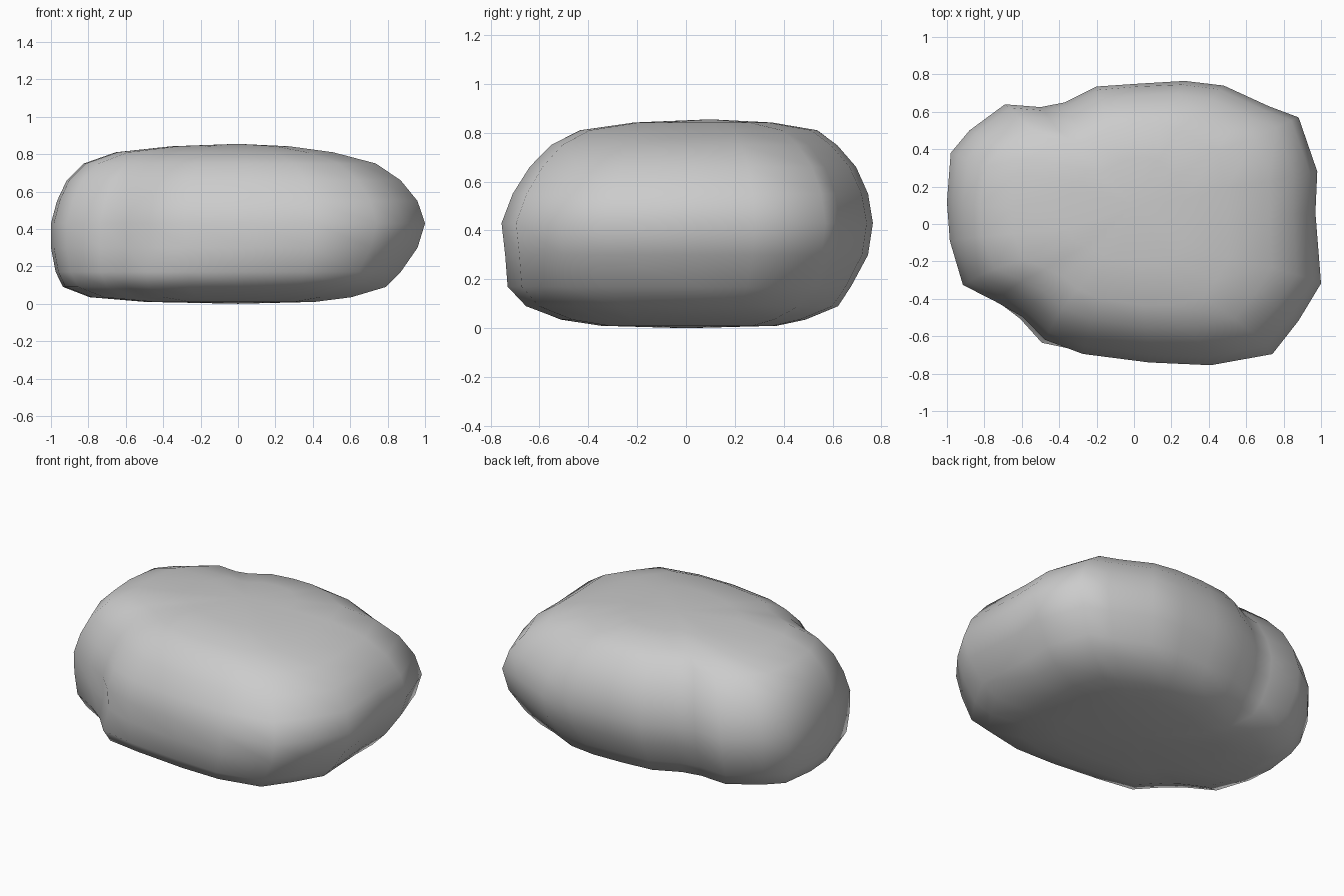
import bpy, bmesh, math

if "Cube" in bpy.data.objects:
    bpy.data.objects.remove(bpy.data.objects["Cube"])

# Widest outline seen from above, counter-clockwise
OUTLINE = [(.98, .28), (.97, .06), (1, -.32), (.88, -.52), (.74, -.70), (.41, -.76),
           (.08, -.745), (-.28, -.715), (-.52, -.68), (-.64, -.54), (-.76, -.43),
           (-.92, -.33), (-.985, -.09), (-1, .12), (-.98, .38), (-.88, .5),
           (-.69, .64), (-.5, .625), (-.37, .65), (-.2, .735), (.02, .75),
           (.27, .765), (.48, .74), (.72, .63), (.88, .57)]

# Height, then reach to left, right, front, back, and corner rounding
RINGS = [(.01, .50, .42, .36, .38, .04),
         (.035, .80, .62, .53, .50, .04),
         (.09, .94, .80, .67, .63, .02),
         (.17, .975, .87, .735, .675, 0),
         (.30, 1, .96, .745, .745, 0),
         (.43, 1, 1, .76, .765, 0),
         (.55, .97, .965, .72, .75, .01),
         (.66, .92, .88, .655, .705, .02),
         (.75, .83, .75, .57, .63, .03),
         (.81, .66, .52, .45, .55, .04),
         (.842, .36, .28, .22, .36, .04)]


def ring_point(p, ring):
    z, left, right, front, back, rounding = ring
    x = p[0] * (right if p[0] > 0 else left)
    y = p[1] / .765 * (back if p[1] > 0 else front)
    a = math.atan2(p[1], p[0])
    k = 1 - rounding * abs(math.sin(2 * a))
    # Hollow above the foot at the front left corner
    near = math.exp(-((a + 2.3) / .3) ** 2)
    k -= .09 * near * min(1, max(0, (z - .12) / .15))
    return x * k, y * k, z


bm = bmesh.new()
loops = [[bm.verts.new(ring_point(p, r)) for p in OUTLINE] for r in RINGS]
n = len(OUTLINE)
for low, high in zip(loops, loops[1:]):
    for i in range(n):
        j = (i + 1) % n
        bm.faces.new((low[i], low[j], high[j], high[i]))
# Close the underside and the crown
for loop, centre in ((loops[0], (0, 0, 0)), (loops[-1], (0, .1, .855))):
    c = bm.verts.new(centre)
    for i in range(n):
        bm.faces.new((loop[i], loop[(i + 1) % n], c))
bmesh.ops.recalc_face_normals(bm, faces=bm.faces)
for f in bm.faces:
    f.smooth = True

mesh = bpy.data.meshes.new("boulder")
bm.to_mesh(mesh)
bm.free()
rock = bpy.data.objects.new("boulder", mesh)
bpy.context.collection.objects.link(rock)
